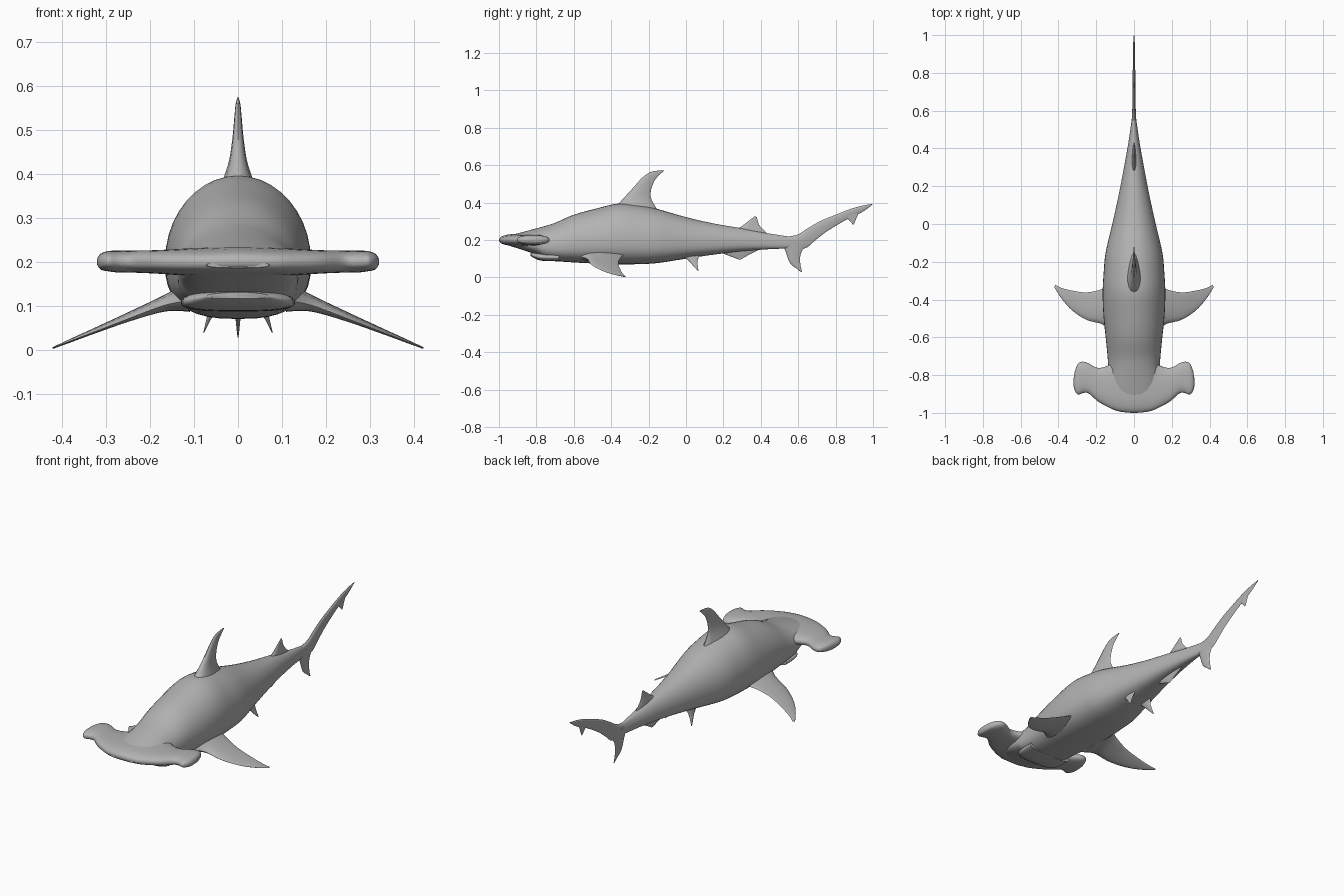
import bpy, bmesh, math
from mathutils import Vector

skin = bpy.data.materials.new("shark_grey")
skin.diffuse_color = (0.45, 0.45, 0.45, 1)


def smooth_rings(rings, n):
    """Catmull-Rom interpolation between successive section rings."""
    out = []
    last = len(rings) - 1
    for i in range(last):
        a, b = rings[max(i - 1, 0)], rings[i]
        c, d = rings[i + 1], rings[min(i + 2, last)]
        for k in range(n):
            t = k / n
            out.append([q * 1.0 + 0.5 * t * ((r - p) + t * ((2 * p - 5 * q + 4 * r - s)
                        + t * (3 * (q - r) + s - p)))
                        for p, q, r, s in zip(a, b, c, d)])
    out.append(rings[-1])
    return out


def loft(name, rings, n=4, mirror=False):
    bm = bmesh.new()
    loops = [[bm.verts.new(p) for p in ring] for ring in smooth_rings(rings, n)]
    for a, b in zip(loops, loops[1:]):
        for i in range(len(a)):
            j = (i + 1) % len(a)
            bm.faces.new((a[i], a[j], b[j], b[i]))
    bm.faces.new(loops[0])
    bm.faces.new(loops[-1])
    bmesh.ops.recalc_face_normals(bm, faces=bm.faces[:])
    mesh = bpy.data.meshes.new(name)
    bm.to_mesh(mesh)
    bm.free()
    mesh.materials.append(skin)
    ob = bpy.data.objects.new(name, mesh)
    bpy.context.collection.objects.link(ob)
    if mirror:
        ob.modifiers.new("mirror", 'MIRROR')
    bpy.ops.object.select_all(action='DESELECT')
    ob.select_set(True)
    bpy.context.view_layer.objects.active = ob
    bpy.ops.object.shade_smooth_by_angle(angle=math.radians(50))
    return ob


def power(v, e):
    return math.copysign(abs(v) ** e, v)


def body_ring(y, hw, top, bottom, n=40):
    """Round back, flatter belly."""
    mid = bottom + 0.4 * (top - bottom)
    ring = []
    for i in range(n):
        c, s = math.cos(math.tau * i / n), math.sin(math.tau * i / n)
        if s >= 0:
            ring.append(Vector((hw * c, y, mid + (top - mid) * s)))
        else:
            ring.append(Vector((hw * power(c, 0.75), y, mid + (mid - bottom) * power(s, 0.75))))
    return ring


def hammer_ring(x, front, back, top, bottom, n=28):
    ring = []
    for i in range(n):
        c, s = math.cos(math.tau * i / n), math.sin(math.tau * i / n)
        ring.append(Vector((x, (front + back) / 2 + (back - front) / 2 * power(c, 0.8),
                            (top + bottom) / 2 + (top - bottom) / 2 * power(s, 0.8))))
    return ring


def fin(name, stations, normal=(1, 0, 0), mirror=False):
    """Stations: leading point, trailing point, half thickness."""
    normal = Vector(normal).normalized()
    rings = []
    for lead, trail, thick in stations:
        # points given as (y, z) lie on the centre plane
        a, b = [Vector(p) if len(p) == 3 else Vector((0, *p)) for p in (lead, trail)]
        ring = []
        for i in range(16):
            ang = math.tau * i / 16
            t = (1 - math.cos(ang)) / 2
            ring.append(a.lerp(b, t) + normal * thick * math.sin(ang) * (1.25 - 0.7 * t))
        rings.append(ring)
    return loft(name, rings, 4, mirror)


# Torso, from snout to tail root
loft("body", [body_ring(*s) for s in (
    (-.995, .07, .202, .186), (-.93, .11, .226, .165), (-.86, .13, .246, .142),
    (-.80, .135, .262, .122), (-.76, .137, .273, .10), (-.70, .14, .292, .088),
    (-.60, .15, .335, .08), (-.48, .162, .368, .074), (-.36, .166, .395, .07),
    (-.25, .16, .385, .071), (-.15, .15, .365, .077), (0, .115, .322, .10),
    (.15, .082, .288, .122), (.3, .053, .262, .14), (.43, .03, .237, .15),
    (.54, .014, .22, .156), (.6, .006, .212, .17))])

# Lower jaw
loft("lower_jaw", [body_ring(*s) for s in (
    (-.832, .07, .13, .116), (-.81, .10, .135, .102), (-.77, .125, .14, .089),
    (-.68, .13, .14, .086))])

# Hammer head, lofted across the width
half = ((.08, -.992, -.70, .232, .166), (.13, -.973, -.745, .229, .169),
        (.19, -.94, -.762, .226, .173), (.24, -.897, -.738, .225, .175),
        (.27, -.895, -.729, .225, .175), (.295, -.904, -.738, .224, .178),
        (.312, -.885, -.775, .218, .182), (.32, -.86, -.82, .207, .193))
stations = [(-s[0], *s[1:]) for s in reversed(half)] + [(0, -1, -.70, .235, .165)] + list(half)
loft("hammer_head", [hammer_ring(*s) for s in stations])

# Pectoral fins
fin("pectoral_fins", (
    ((.12, -.57, .11), (.12, -.32, .125), .032), ((.17, -.53, .10), (.17, -.345, .11), .018),
    ((.25, -.508, .07), (.25, -.362, .08), .010), ((.325, -.46, .041), (.33, -.352, .045), .006),
    ((.38, -.40, .02), (.385, -.338, .02), .004), ((.422, -.335, .004), (.416, -.322, .004), .002)),
    (.35, 0, .94), True)

# Pelvic fins
fin("pelvic_fins", (
    ((.05, -.03, .125), (.05, .075, .125), .014), ((.06, .015, .088), (.06, .062, .09), .008),
    ((.07, .04, .06), (.07, .063, .062), .004), ((.078, .06, .038), (.078, .067, .038), .001)),
    (.9, 0, .4), True)

# Main dorsal fin
fin("dorsal_fin", (
    ((-.40, .35), (-.145, .35), .05), ((-.335, .422), (-.184, .415), .024),
    ((-.28, .482), (-.188, .46), .014), ((-.235, .532), (-.172, .51), .009),
    ((-.19, .563), (-.15, .54), .006), ((-.13, .573), (-.118, .57), .002)))

# Small rear dorsal and anal fins
fin("rear_dorsal_fin", (
    ((.25, .25), (.45, .22), .014), ((.295, .272), (.425, .243), .010),
    ((.335, .302), (.392, .28), .005), ((.368, .327), (.378, .323), .001)))
fin("anal_fin", (
    ((.17, .155), (.42, .165), .014), ((.205, .126), (.385, .145), .009),
    ((.245, .11), (.335, .12), .005), ((.28, .096), (.295, .097), .001)))

# Tail: long upper lobe, terminal flap and lower lobe
fin("upper_tail_lobe", (
    ((.48, .215), (.55, .158), .014), ((.585, .225), (.635, .155), .010),
    ((.65, .262), (.69, .197), .008), ((.72, .302), (.745, .24), .007),
    ((.80, .335), (.82, .287), .007), ((.88, .366), (.89, .325), .006),
    ((.95, .385), (.94, .348), .005), ((1.0, .393), (.99, .383), .002)))
fin("tail_flap", (
    ((.83, .325), (.935, .365), .005), ((.862, .314), (.917, .33), .004),
    ((.892, .283), (.898, .284), .001)))
fin("lower_tail_lobe", (
    ((.50, .20), (.66, .19), .012), ((.53, .145), (.622, .145), .010),
    ((.555, .078), (.61, .105), .007), ((.59, .048), (.613, .06), .004),
    ((.615, .028), (.622, .028), .001)))
